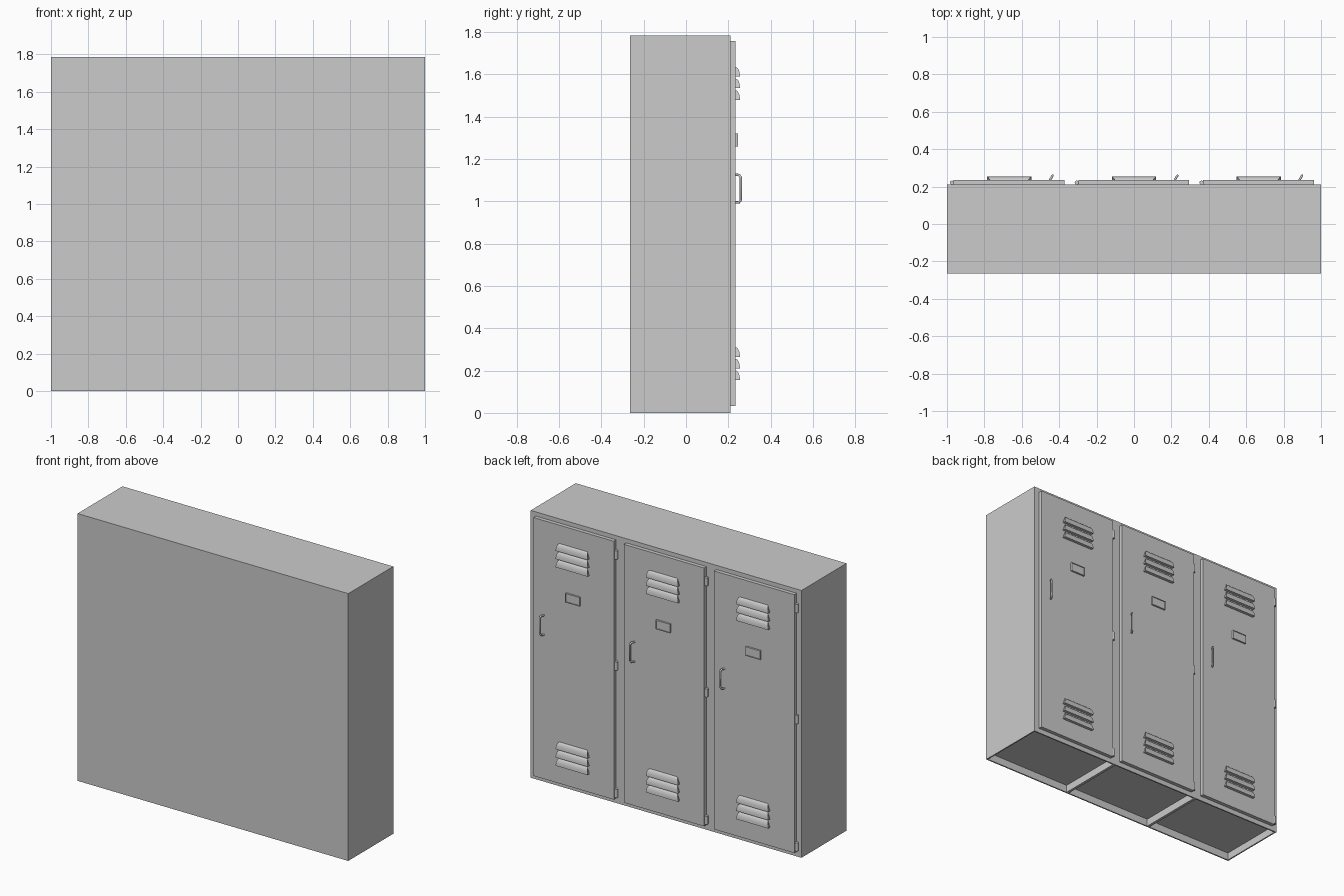
import bpy, bmesh, math
from mathutils import Vector

if "Cube" in bpy.data.objects:
    bpy.data.objects.remove(bpy.data.objects["Cube"])

BACK, FACE, DOOR = -0.265, 0.21, 0.235   # cabinet back, frame plane, door surface
HEIGHT = 1.785


def finish(bm, name):
    bmesh.ops.recalc_face_normals(bm, faces=bm.faces)
    me = bpy.data.meshes.new(name)
    bm.to_mesh(me)
    bm.free()
    ob = bpy.data.objects.new(name, me)
    bpy.context.collection.objects.link(ob)
    return ob


def box_bm(lo, hi):
    bm = bmesh.new()
    bmesh.ops.create_cube(bm, size=1)
    lo, hi = Vector(lo), Vector(hi)
    for v in bm.verts:
        v.co = (lo + hi) / 2 + v.co * (hi - lo)
    return bm


def smooth(ob, angle=35):
    bpy.ops.object.select_all(action='DESELECT')
    bpy.context.view_layer.objects.active = ob
    ob.select_set(True)
    bpy.ops.object.shade_smooth_by_angle(angle=math.radians(angle))


# Cabinet body with three recesses underneath
bm = box_bm((-1, BACK, 0), (1, FACE, HEIGHT))
for x in (-1 / 3, 1 / 3):
    bmesh.ops.bisect_plane(bm, geom=bm.verts[:] + bm.edges[:] + bm.faces[:],
                           plane_co=(x, 0, 0), plane_no=(1, 0, 0))
bm.normal_update()
floor = [f for f in bm.faces if f.normal.z < -0.9]
bmesh.ops.inset_individual(bm, faces=floor, thickness=0.013)
bmesh.ops.inset_individual(bm, faces=floor, thickness=0, depth=-0.05)
finish(bm, "cabinet_body")


# Curved hood of one ventilation slot, narrowing towards the top
def louver(bm, cx, z, steps=6):
    rows = []
    for i in range(steps + 1):
        a = math.pi / 2 * i / steps
        half = 0.118 - 0.016 * (1 - math.cos(a))
        y, zz = DOOR + 0.02 * math.cos(a), z + 0.045 * math.sin(a)
        rows.append([bm.verts.new((cx + s * half, y, zz)) for s in (-1, 1)])
    base = [bm.verts.new((cx + s * 0.118, DOOR, z)) for s in (-1, 1)]
    for r, q in zip(rows, rows[1:]):
        bm.faces.new((r[0], r[1], q[1], q[0]))
    bm.faces.new((base[0], base[1], rows[0][1], rows[0][0]))
    bm.faces.new((base[0], base[1], rows[-1][1], rows[-1][0]))
    for s in (0, 1):
        bm.faces.new([base[s]] + [r[s] for r in rows])


def locker_door(cx, n):
    # Door panel
    finish(box_bm((cx - 0.298, FACE, 0.032), (cx + 0.295, DOOR, 1.757)), f"door_{n}")

    # Upper and lower vents
    bm = bmesh.new()
    for z0 in (1.48, 0.155):
        for i in range(3):
            louver(bm, cx, z0 + 0.055 * i)
    smooth(finish(bm, f"vents_{n}"))

    # Card holder with a sunken middle
    bm = box_bm((cx - 0.053, DOOR - 0.002, 1.26), (cx + 0.053, 0.247, 1.32))
    bm.normal_update()
    front = [f for f in bm.faces if f.normal.y > 0.9]
    bmesh.ops.inset_individual(bm, faces=front, thickness=0.006)
    bmesh.ops.inset_individual(bm, faces=front, thickness=0, depth=-0.004)
    finish(bm, f"card_holder_{n}")

    # Pull handle, bent from a slanted bar
    cu = bpy.data.curves.new(f"handle_{n}", 'CURVE')
    cu.dimensions = '3D'
    cu.bevel_depth, cu.bevel_resolution, cu.use_fill_caps = 0.006, 2, True
    path = [(0, 0.995), (0.017, 0.995), (0.025, 1.006),
            (0.025, 1.114), (0.017, 1.125), (0, 1.125)]
    sp = cu.splines.new('POLY')
    sp.points.add(len(path) - 1)
    for p, (d, z) in zip(sp.points, path):
        p.co = (cx + 0.217 + d * 0.6, DOOR - 0.001 + d, z, 1)
    bpy.context.collection.objects.link(bpy.data.objects.new(f"handle_{n}", cu))

    # Hinge barrels
    bm = bmesh.new()
    for z in (0.073, 0.923, 1.665):
        made = bmesh.ops.create_cone(bm, cap_ends=True, segments=16, radius1=0.011,
                                     radius2=0.011, depth=0.055)
        bmesh.ops.translate(bm, verts=made['verts'], vec=(cx - 0.306, 0.221, z))
    smooth(finish(bm, f"hinges_{n}"))


for n, cx in enumerate((-0.667, 0, 0.667), 1):
    locker_door(cx, n)
